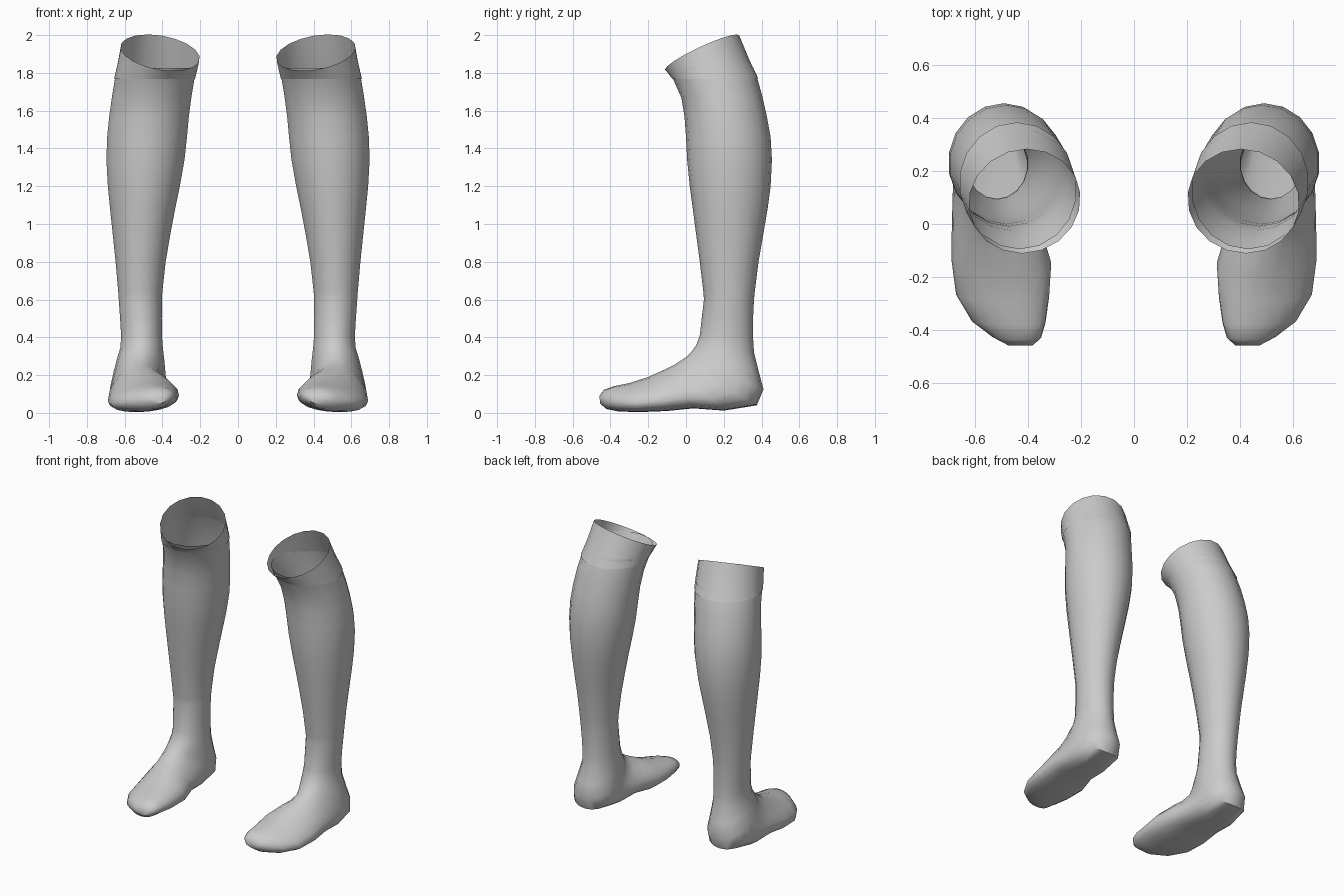
import bpy, bmesh, math

SEGMENTS = 18

fabric = bpy.data.materials.new("grey_fabric")
fabric.diffuse_color = (0.6, 0.6, 0.6, 1)


def loft(name, rings, cap_end=False):
    """Each ring: front (y, z), back (y, z), inner x, outer x,
    sag (widest point toward back/sole), lean (front shifts in x), roll (outer side rises)."""
    bm = bmesh.new()
    loops = []
    for fy, fz, by, bz, x0, x1, sag, lean, roll in rings:
        loop = []
        for i in range(SEGMENTS):
            a = 2 * math.pi * i / SEGMENTS
            side, t = math.sin(a), math.cos(a)          # t: 1 at front, -1 at back
            u = 0.5 - 0.5 * (t - sag * side * side)      # 0 at front, 1 at back
            x = (x0 + x1) / 2 + side * (x1 - x0) / 2 + lean * t
            loop.append(bm.verts.new((x, fy + (by - fy) * u, fz + (bz - fz) * u + roll * side)))
        loops.append(loop)
    for a, b in zip(loops, loops[1:]):
        for i in range(SEGMENTS):
            j = (i + 1) % SEGMENTS
            bm.faces.new((a[i], a[j], b[j], b[i]))
    if cap_end:
        bm.faces.new(loops[-1])
    bmesh.ops.recalc_face_normals(bm, faces=bm.faces)
    # open tubes: make sure the shell points outward
    bm.faces.ensure_lookup_table()
    f = bm.faces[0]
    c = sum((v.co for v in loops[0]), loops[0][0].co * 0) / SEGMENTS
    if f.normal.dot(f.calc_center_median() - c) < 0:
        bmesh.ops.reverse_faces(bm, faces=bm.faces)
    mesh = bpy.data.meshes.new(name)
    bm.to_mesh(mesh)
    bm.free()
    mesh.materials.append(fabric)
    obj = bpy.data.objects.new(name, mesh)
    bpy.context.collection.objects.link(obj)
    # second sock of the pair
    mirror = obj.modifiers.new("pair", 'MIRROR')
    mirror.use_mirror_merge = False
    bpy.ops.object.select_all(action='DESELECT')
    obj.select_set(True)
    bpy.context.view_layer.objects.active = obj
    bpy.ops.object.shade_smooth_by_angle(angle=math.radians(50))
    return obj


# leg: calf down to ankle
leg = [
    (-.095, 1.825, .355, 1.83, .215, .645, 0, 0, 0),
    (-.065, 1.76, .378, 1.77, .228, .655, 0, 0, 0),
    (-.025, 1.67, .403, 1.68, .243, .670, 0, 0, 0),
    (-.008, 1.57, .428, 1.57, .257, .685, 0, 0, 0),
    (.000, 1.46, .448, 1.46, .267, .696, 0, 0, 0),
    (.006, 1.34, .455, 1.34, .280, .700, 0, 0, 0),
    (.020, 1.20, .448, 1.20, .305, .692, 0, 0, 0),
    (.036, 1.08, .432, 1.08, .330, .680, 0, 0, 0),
    (.053, .95, .410, .95, .355, .666, 0, 0, 0),
    (.073, .80, .384, .80, .381, .650, 0, 0, 0),
    (.092, .64, .364, .64, .399, .636, 0, 0, 0),
    (.095, .60, .360, .60, .401, .633, 0, 0, 0),
    (.083, .50, .355, .50, .402, .626, 0, 0, 0),
    (.073, .41, .355, .40, .401, .620, 0, 0, 0),
]
# foot: rings fan round the heel and run out to the toes
foot = [
    (.055, .36, .360, .32, .396, .625, 0, 0, 0),
    (.030, .325, .385, .22, .388, .645, .05, 0, 0),
    (.000, .295, .410, .125, .382, .662, .15, 0, 0),
    (-.030, .275, .375, .04, .376, .676, .25, 0, 0),
    (-.060, .255, .200, .012, .368, .683, .3, -.01, 0),
    (-.100, .235, .040, .024, .350, .685, .3, -.02, 0),
    (-.200, .190, -.100, .010, .315, .685, .25, -.035, 0),
    (-.300, .158, -.250, .004, .325, .665, .2, -.045, 0),
    (-.380, .142, -.360, .008, .338, .605, .1, -.04, 0),
    (-.435, .122, -.420, .020, .352, .530, 0, -.02, 0),
    (-.458, .090, -.455, .050, .380, .475, 0, 0, 0),
]
loft("sock_leg_and_foot", leg + foot, cap_end=True)

# cuff: open band overlapping the top of the leg, rim tilted
cuff = [
    (-.111, 1.818, .282, 1.997, .202, .622, 0, .01, .035),
    (-.094, 1.797, .335, 1.87, .212, .640, 0, .005, .015),
    (-.072, 1.768, .383, 1.77, .224, .659, 0, 0, 0),
]
loft("cuff", cuff)
